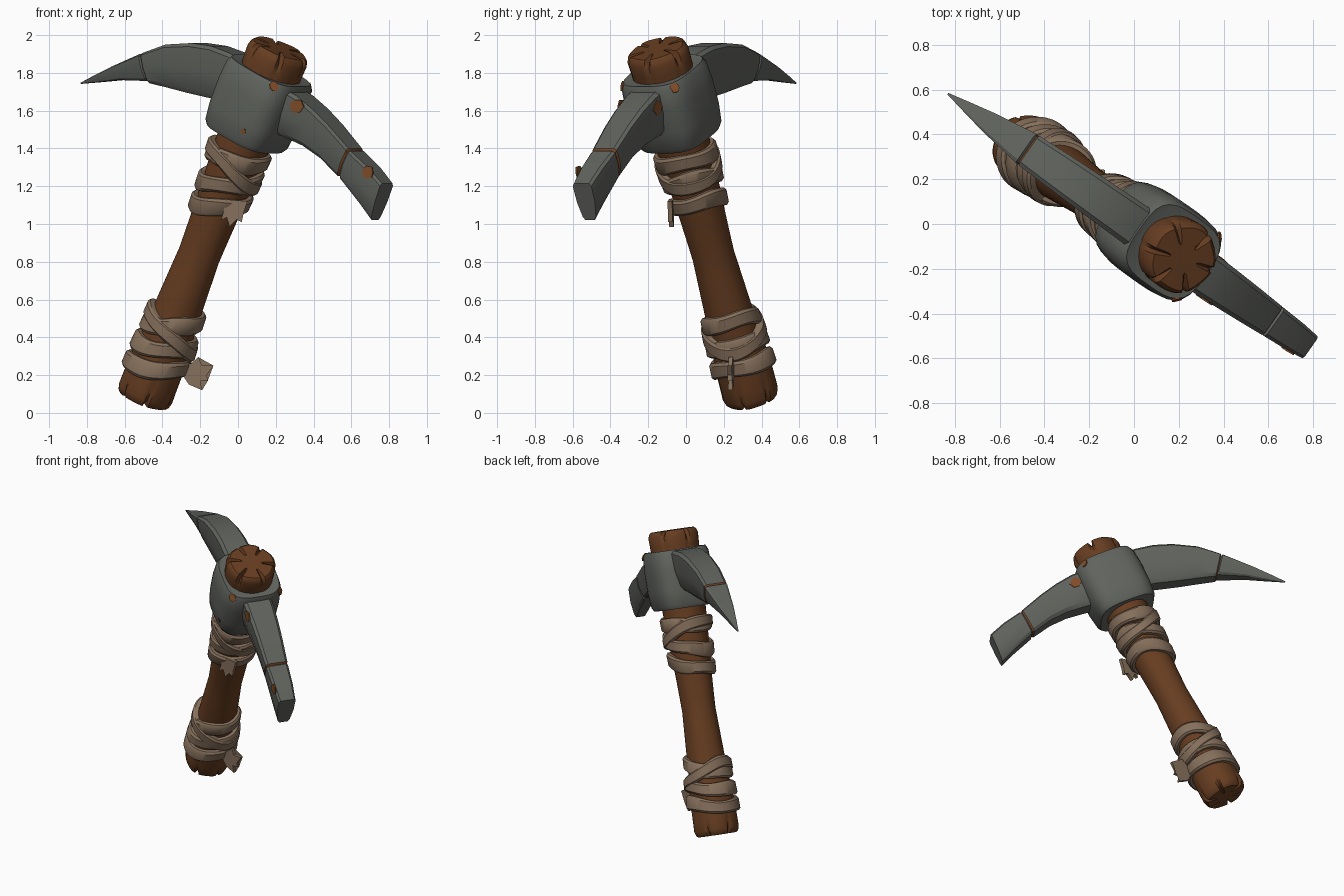
import bpy, bmesh, math, random
from mathutils import Vector, Matrix
from mathutils.bvhtree import BVHTree

if "Cube" in bpy.data.objects:
    bpy.data.objects.remove(bpy.data.objects["Cube"])

random.seed(4)
# Working frame: the tool lies in a vertical plane turned 35 degrees; s along it, w across it
TURN = Matrix.Rotation(math.radians(-35), 3, 'Z')
BASE = Vector((-0.614, 0, 0.07))
AX, P, W = Vector((0.429, 0, 0.903)), Vector((0.903, 0, -0.429)), Vector((0, 1, 0))
LEN = 2.06


def mat(name, col):
    m = bpy.data.materials.new(name)
    m.diffuse_color = (*col, 1)
    m.use_nodes = True
    m.node_tree.nodes["Principled BSDF"].inputs["Base Color"].default_value = m.diffuse_color
    return m


METAL = mat("dull grey metal", (0.118, 0.125, 0.112))
WOOD = mat("brown wood", (0.135, 0.047, 0.015))
CLOTH = mat("tan cloth", (0.235, 0.16, 0.105))
RUST = mat("rust", (0.22, 0.075, 0.022))


def make(name, bm, mats, angle=35):
    bmesh.ops.recalc_face_normals(bm, faces=bm.faces)
    me = bpy.data.meshes.new(name)
    bm.to_mesh(me)
    bm.free()
    ob = bpy.data.objects.new(name, me)
    bpy.context.collection.objects.link(ob)
    for m in mats:
        me.materials.append(m)
    bpy.ops.object.select_all(action='DESELECT')
    ob.select_set(True)
    bpy.context.view_layer.objects.active = ob
    bpy.ops.object.shade_smooth_by_angle(angle=math.radians(angle))
    return ob


def loft(name, rings, mats, closed=False, accent=(), angle=35):
    """Skin a list of rings; bands listed in accent take the second material."""
    bm = bmesh.new()
    vs = [[bm.verts.new(TURN @ p) for p in r] for r in rings]
    n = len(vs[0])
    for i in range(len(vs) if closed else len(vs) - 1):
        a, b = vs[i], vs[(i + 1) % len(vs)]
        for j in range(n):
            f = bm.faces.new((a[j], a[(j + 1) % n], b[(j + 1) % n], b[j]))
            f.material_index = 1 if i in accent else 0
    if not closed:
        bm.faces.new(vs[0])
        bm.faces.new(vs[-1])
    return make(name, bm, mats, angle)


def on_axis(t, r, th):
    return BASE + AX * t + (P * math.cos(th) + W * math.sin(th)) * r


RADII = [(0, .15), (.2, .148), (.45, .13), (.85, .112), (1.1, .122), (1.4, .14), (1.75, .157), (LEN, .168)]


def radius(t):
    t = min(max(t, 0), LEN)
    for (t0, r0), (t1, r1) in zip(RADII, RADII[1:]):
        if t <= t1:
            return r0 + (r1 - r0) * (t - t0) / (t1 - t0)


# Handle: flared shaft with split notches at both ends
SEG = 60
NOTCH = {2: .8, 12: 1, 23: .7, 33: 1, 42: .8, 52: 1}


def handle_ring(t, k=1.0):
    end = min(t, LEN - t)
    fade = max(0, 1 - end / 0.13)
    ring = []
    for j in range(SEG):
        d = NOTCH.get(j, 0) * fade
        sink = d * .03 * (1 if t > 1 else -1) if end < .03 and k > .5 else 0
        wave = 1 + .025 * math.sin(5 * j / SEG * math.tau + 3 * t) * (.3 + .7 * fade)
        ring.append(on_axis(t - sink, radius(t) * k * wave * (1 - .16 * d), j / SEG * math.tau))
    return ring


steps = [(0, .45), (0, .86), (.012, .94), (.04, 1), (.1, 1)]
rings = [handle_ring(t, k) for t, k in steps]
rings += [handle_ring(.1 + i * (LEN - .2) / 20) for i in range(1, 20)]
rings += [handle_ring(LEN - t, k) for t, k in reversed(steps)]
loft("handle", rings, [WOOD], angle=40)


# Head collar: rounded square block around the handle
def block_ring(t, k):
    ring = []
    for j in range(40):
        th = (j + .5) / 40 * math.tau
        c, s = math.cos(th), math.sin(th)
        r = k / (abs(c) ** 3.4 + abs(s) ** 3.4) ** (1 / 3.4)
        ring.append(BASE + AX * t + P * (r * c * .215) + W * (r * s * .2))
    return ring


collar = loft("head_collar", [block_ring(t, k) for t, k in [
    (1.535, .8), (1.535, .9), (1.56, .97), (1.66, 1.02), (1.8, 1.03), (1.9, 1.0), (1.93, .93), (1.925, .8)]], [METAL])

# Pick arms: sections are (top s, top z, bottom s, bottom z, half width)
SHAPE = [(0, .8), (.07, 1), (.5, .97), (.9, .72), (1, .5)]


def arm(name, secs, groove):
    rings = []
    for i, (ts, tz, bs, bz, w) in enumerate(secs):
        T, B = Vector((ts, 0, tz)), Vector((bs, 0, bz))
        if i == groove:                      # pinched crack line
            T, B, w = T.lerp(B, .06), B.lerp(T, .06), w * .9
        half = [(T.lerp(B, f), w * k) for f, k in SHAPE]
        rings.append([c + W * x for c, x in half] + [c - W * x for c, x in reversed(half)])
    return loft(name, rings, [METAL, RUST], accent=(groove - 1,), angle=28)


point_arm = arm("pointed_arm", [
    (.12, 1.85, .12, 1.58, .10), (0, 1.905, -.02, 1.63, .098), (-.12, 1.942, -.14, 1.665, .095),
    (-.25, 1.958, -.30, 1.695, .092), (-.42, 1.95, -.44, 1.725, .087), (-.575, 1.905, -.545, 1.745, .08),
    (-.583, 1.903, -.553, 1.747, .08), (-.591, 1.9, -.561, 1.757, .079), (-.79, 1.833, -.75, 1.762, .05),
    (-.92, 1.785, -.90, 1.75, .024), (-1.015, 1.748, -1.012, 1.742, .004)], 6)
chisel_arm = arm("chisel_arm", [
    (.22, 1.78, .15, 1.52, .1), (.43, 1.68, .32, 1.465, .098), (.53, 1.61, .45, 1.415, .093),
    (.63, 1.525, .56, 1.35, .087), (.758, 1.4, .672, 1.255, .078), (.764, 1.394, .68, 1.247, .078),
    (.77, 1.387, .688, 1.24, .077), (.88, 1.3, .81, 1.11, .07), (.965, 1.215, .885, 1.02, .06)], 5)


# Cloth bands: tilted rings with a rounded strip section
def band(name, t0, amp, lift, height=.092):
    rings = []
    for j in range(48):
        th = j / 48 * math.tau
        tc = t0 + amp * math.cos(th - math.radians(35)) + .006 * math.sin(3 * th + t0 * 9)
        h = height / 2 * (1 + .1 * math.sin(2 * th + t0 * 20))
        prof = [(-h, -.012), (-h, .014), (-h * .7, .026), (h * .7, .026), (h, .014), (h, -.012)]
        rings.append([on_axis(tc + dt, radius(tc + dt) + lift + dr, th) for dt, dr in prof])
    loft(name, rings, [CLOTH], closed=True, angle=40)


for i, (t, amp, lift) in enumerate([(.215, .035, .004), (.33, .035, .006), (.46, .05, .004), (.41, -.07, .012),
                                    (1.16, .045, .006), (1.29, .05, .006), (1.425, .02, .004), (1.37, -.07, .012)]):
    band(f"cloth_band_{i + 1}", t, amp, lift, .08 if amp < 0 else .092)


# Torn cloth ends: jagged flat strips, points are (x, z)
def torn(name, pts, y0, y1):
    bm = bmesh.new()
    n = len(pts)
    ys = [y0 + (y1 - y0) * i / (n - 1) for i in range(n)]
    ys = [y0 + (y1 - y0) * min(1, abs(p[0] - pts[0][0]) * 5) for p in pts]
    a = [bm.verts.new((x, y - .012, z)) for (x, z), y in zip(pts, ys)]
    b = [bm.verts.new((x, y + .012, z)) for (x, z), y in zip(pts, ys)]
    bm.faces.new(a)
    bm.faces.new(b[::-1])
    for i in range(n):
        bm.faces.new((a[i], b[i], b[(i + 1) % n], a[(i + 1) % n]))
    bmesh.ops.triangulate(bm, faces=[f for f in bm.faces if len(f.verts) > 4])
    make(name, bm, [CLOTH])


torn("torn_end_upper", [(-.06, 1.13), (-.09, 1.02), (-.06, 1.035), (-.045, .985), (-.02, 1.03),
                        (.02, 1.01), (.03, 1.06), (.05, 1.12)], -.075, -.095)
torn("torn_end_lower", [(-.34, .27), (-.25, .26), (-.21, .295), (-.19, .25), (-.13, .25), (-.165, .2),
                        (-.16, .17), (-.2, .17), (-.19, .12), (-.26, .15), (-.28, .19), (-.34, .19)], .25, .23)


# Rust spots: thin chipped plates dropped onto the metal along a view direction
def spot(name, ob, origin, direction, size):
    bm = bmesh.new()
    bm.from_mesh(ob.data)
    hit, nor, _, _ = BVHTree.FromBMesh(bm).ray_cast(Vector(origin), Vector(direction))
    bm.free()
    if hit is None:
        return
    rot = nor.to_track_quat('Z', 'Y').to_matrix()
    bm = bmesh.new()
    ang = [(i / 7 * math.tau, size * random.uniform(.75, 1.15)) for i in range(7)]
    lo, hi = [[bm.verts.new(hit + rot @ Vector((r * math.cos(a), r * math.sin(a), h))) for a, r in ang]
              for h in (-.004, .004)]
    bm.faces.new(lo[::-1])
    bm.faces.new(hi)
    for i in range(7):
        bm.faces.new((lo[i], lo[(i + 1) % 7], hi[(i + 1) % 7], hi[i]))
    make(name, bm, [RUST])


FRONT, RIGHT = (0, 1, 0), (-1, 0, 0)
spot("rust_spot_1", collar, (.19, -3, 1.73), FRONT, .03)
spot("rust_spot_2", chisel_arm, (.31, -3, 1.62), FRONT, .045)
spot("rust_spot_3", chisel_arm, (.69, -3, 1.27), FRONT, .036)
spot("rust_spot_4", collar, (3, -.06, 1.72), RIGHT, .026)
spot("rust_spot_5", chisel_arm, (3, -.15, 1.62), RIGHT, .04)
spot("rust_spot_6", collar, (.03, -3, 1.49), FRONT, .014)
